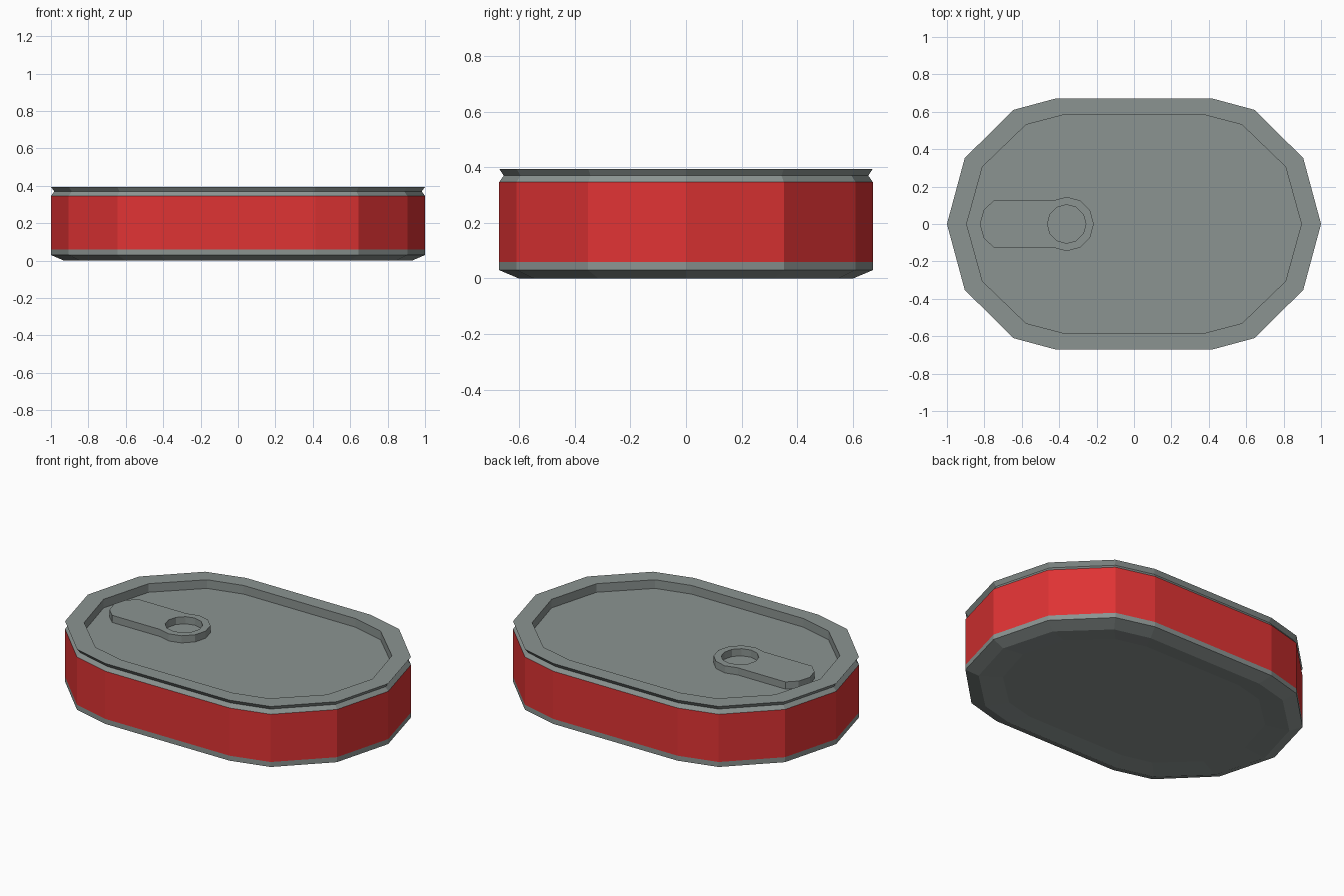
import bpy, bmesh, math

if "Cube" in bpy.data.objects:
    bpy.data.objects.remove(bpy.data.objects["Cube"])


def material(name, rgb):
    m = bpy.data.materials.new(name)
    m.diffuse_color = (*rgb, 1)
    m.use_nodes = True
    m.node_tree.nodes["Principled BSDF"].inputs["Base Color"].default_value = m.diffuse_color
    return m


metal = material("grey metal", (0.26, 0.295, 0.285))
label = material("red label", (0.74, 0.033, 0.034))


def finish(bm, name, mats):
    bmesh.ops.recalc_face_normals(bm, faces=bm.faces)
    mesh = bpy.data.meshes.new(name)
    bm.to_mesh(mesh)
    bm.free()
    for m in mats:
        mesh.materials.append(m)
    obj = bpy.data.objects.new(name, mesh)
    bpy.context.collection.objects.link(obj)
    return obj


def bridge(bm, a, b):
    n = len(a)
    return [bm.faces.new((a[i], a[(i + 1) % n], b[(i + 1) % n], b[i])) for i in range(n)]


# Fourteen-sided oval outline, mirrored from one quarter
quarter = [(1, 0), (0.905, 0.352), (0.645, 0.61), (0.415, 0.672)]
half = quarter + [(-x, y) for x, y in reversed(quarter)]
outline = half + [(x, -y) for x, y in reversed(half[1:-1])]

# Can: stacked outlines (x scale, y scale, height) from base recess to lid floor
profile = [
    (0.79, 0.74, 0.014), (0.93, 0.895, 0.0), (1, 1, 0.03), (1, 1, 0.06),
    (1, 1, 0.347), (0.982, 0.976, 0.37), (1, 1, 0.394),
    (0.895, 0.87, 0.394), (0.895, 0.87, 0.342),
]
bm = bmesh.new()
rings = [[bm.verts.new((x * sx, y * sy, z)) for x, y in outline] for sx, sy, z in profile]
for i in range(len(rings) - 1):
    for f in bridge(bm, rings[i], rings[i + 1]):
        f.material_index = 1 if i == 3 else 0     # label band
bm.faces.new(rings[0])
bm.faces.new(rings[-1])
finish(bm, "can", [metal, label])

# Pull tab: round head with a finger hole, straight handle with clipped end
cx, n, z0, z1 = -0.36, 12, 0.342, 0.385
circle = [(math.cos(math.tau * i / n), math.sin(math.tau * i / n)) for i in range(n)]
outer = [(cx + 0.145 * c, 0.145 * s) for c, s in circle]
hole = [(cx + 0.103 * c, 0.103 * s) for c, s in circle]
outer[5], outer[6], outer[7] = (-0.46, 0.126), (-0.47, 0), (-0.46, -0.126)
end = [(-0.75, 0.126), (-0.803, 0.075), (-0.825, 0), (-0.803, -0.075), (-0.75, -0.126)]

bm = bmesh.new()
layers = []
for z in (z0, z1):
    o = [bm.verts.new((x, y, z)) for x, y in outer]
    h = [bm.verts.new((x, y, z)) for x, y in hole]
    e = [bm.verts.new((x, y, z)) for x, y in end]
    bridge(bm, o, h)
    bm.faces.new([o[7], o[6], o[5]] + e)
    layers.append((o[8:] + o[:6] + e + [o[7]], h))
for low, high in zip(*layers):
    bridge(bm, low, high)
finish(bm, "pull_tab", [metal])
